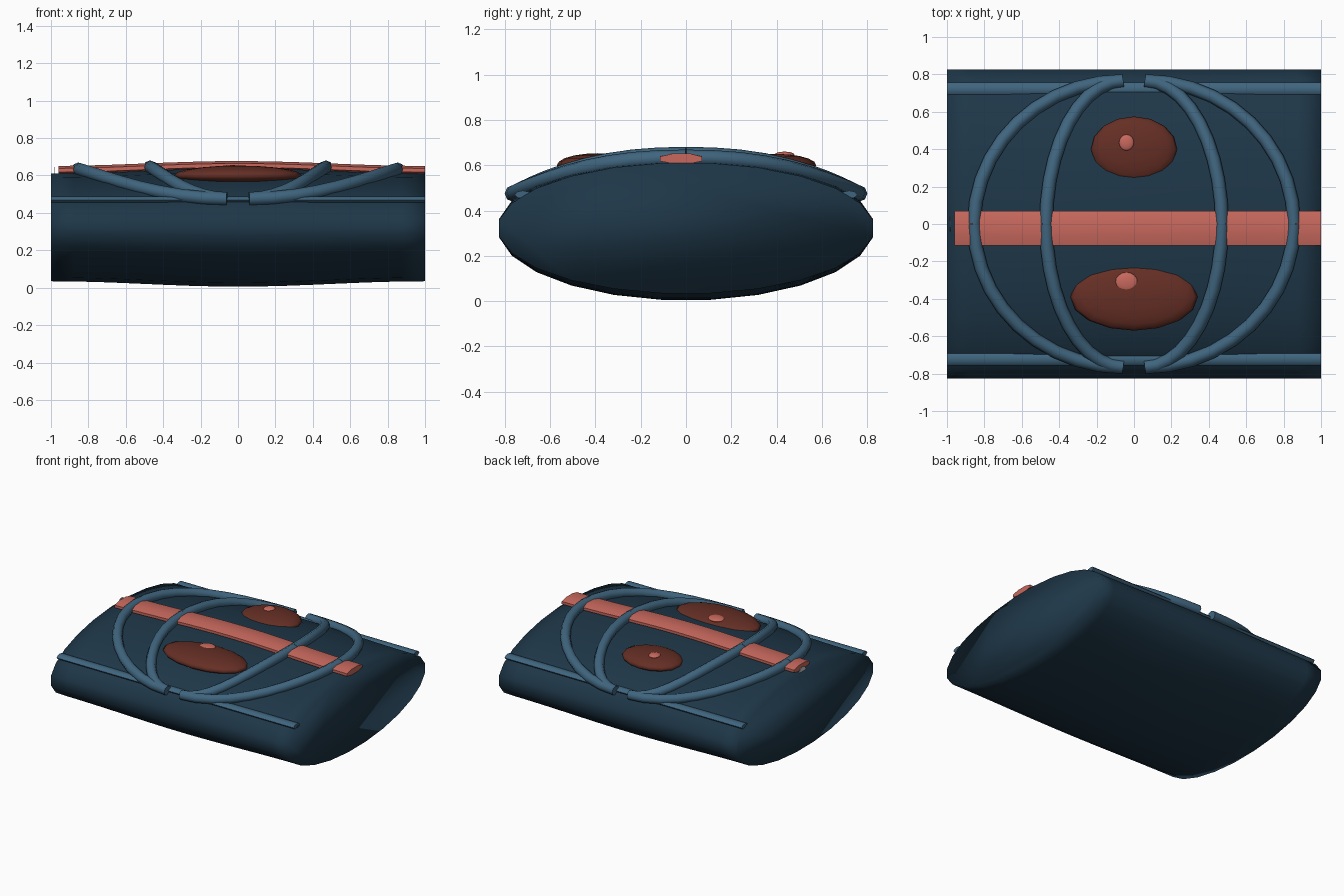
import bpy, bmesh, math
from mathutils import Vector

if "Cube" in bpy.data.objects:
    bpy.data.objects.remove(bpy.data.objects["Cube"])


def material(name, rgb):
    m = bpy.data.materials.new(name)
    m.diffuse_color = (*rgb, 1)
    m.use_nodes = True
    m.node_tree.nodes["Principled BSDF"].inputs["Base Color"].default_value = m.diffuse_color
    return m


NAVY = material("navy", (0.013, 0.038, 0.065))
BLUE = material("steel_blue", (0.05, 0.13, 0.21))
CORAL = material("coral", (0.58, 0.14, 0.11))
MAROON = material("maroon", (0.13, 0.028, 0.018))


def bulge(x):
    return math.cos(math.pi * x / 2) ** 2


def add(name, bm, mat=None, smooth=None):
    bmesh.ops.recalc_face_normals(bm, faces=bm.faces)
    me = bpy.data.meshes.new(name)
    bm.to_mesh(me)
    bm.free()
    ob = bpy.data.objects.new(name, me)
    bpy.context.collection.objects.link(ob)
    if mat:
        me.materials.append(mat)
    bpy.context.view_layer.objects.active = ob
    ob.select_set(True)
    if smooth is None:
        bpy.ops.object.shade_smooth()
    else:
        bpy.ops.object.shade_smooth_by_angle(angle=math.radians(smooth))
    ob.select_set(False)
    return ob


def loft(name, rings, mat, smooth=None):
    """Skin a list of point rings and cap both ends."""
    bm = bmesh.new()
    vs = [[bm.verts.new(p) for p in r] for r in rings]
    n = len(rings[0])
    for a, b in zip(vs, vs[1:]):
        for i in range(n):
            j = (i + 1) % n
            bm.faces.new((a[i], a[j], b[j], b[i]))
    bm.faces.new(vs[0])
    bm.faces.new(vs[-1])
    return add(name, bm, mat, smooth)


def tube(name, path, r, mat, sides=8):
    rings = []
    for k, p in enumerate(path):
        t = (path[min(k + 1, len(path) - 1)] - path[max(k - 1, 0)]).normalized()
        side = t.cross(Vector((0, 0, 1))).normalized()
        up = side.cross(t)
        rings.append([p + r * (math.cos(a) * side + math.sin(a) * up)
                      for a in (math.tau * i / sides for i in range(sides))])
    return loft(name, rings, mat, 50)


def ellipsoid(name, loc, size, mat):
    bm = bmesh.new()
    bmesh.ops.create_uvsphere(bm, u_segments=16, v_segments=10, radius=1)
    bmesh.ops.scale(bm, vec=size, verts=bm.verts)
    bmesh.ops.translate(bm, vec=loc, verts=bm.verts)
    return add(name, bm, mat)


# Padded body: elliptical section, slightly fatter in the middle
rings = []
for k in range(17):
    x = -1 + k / 8
    h = 0.29 + 0.029 * bulge(x)
    rings.append([(x, 0.832 * math.cos(a), 0.322 + h * math.sin(a))
                  for a in (math.tau * (i + 0.5) / 24 for i in range(24))])
loft("padded_body", rings, NAVY)

# Centre band, following the top of the body
section = [(-0.115, -0.012), (-0.06, -0.022), (0.02, -0.022), (0.07, -0.012),
           (0.07, 0.008), (0.02, 0.021), (-0.06, 0.021), (-0.115, 0.008)]
rings = []
for k in range(15):
    x = -0.96 + 1.96 * k / 14
    z = 0.63 + 0.026 * bulge(x)
    rings.append([(x, y, z + dz) for y, dz in section])
loft("centre_band", rings, CORAL, 40)

# Side rails
for s, label in ((-1, "front"), (1, "back")):
    loft(label + "_rail",
         [[(x, s * 0.72 + 0.037 * math.cos(a), 0.47 + 0.018 * math.sin(a))
           for a in (math.tau * i / 8 for i in range(8))] for x in (-1, 1)],
         BLUE, 50)

# Draped hoops: each is two quarter arcs meeting at the centre line
for sx in (-1, 1):
    for label, reach, top in (("outer", 0.855, 0.633), ("inner", 0.47, 0.645)):
        for sy in (-1, 1):
            path = []
            for k in range(11):
                a = math.pi / 2 * k / 10
                s = math.sin(a)
                path.append(Vector((sx * (0.06 + (reach - 0.06) * math.cos(a)),
                                    sy * 0.765 * s,
                                    top - (top - 0.475) * s ** 2.3)))
            tube(label + "_hoop", path, 0.036, BLUE)

# Oval mounds with small highlights
ellipsoid("front_mound", (0, -0.39, 0.60), (0.34, 0.18, 0.053), MAROON)
ellipsoid("back_mound", (0, 0.40, 0.60), (0.23, 0.175, 0.05), MAROON)
ellipsoid("front_highlight", (-0.04, -0.31, 0.642), (0.06, 0.052, 0.014), CORAL)
ellipsoid("back_highlight", (-0.04, 0.435, 0.646), (0.04, 0.044, 0.014), CORAL)

# Small disc at the band's end
loft("end_tab", [[(x, 0.04 * math.cos(a), 0.605 + 0.04 * math.sin(a))
                  for a in (math.tau * i / 16 for i in range(16))]
                 for x in (-0.985, -0.98)], None, 40)
